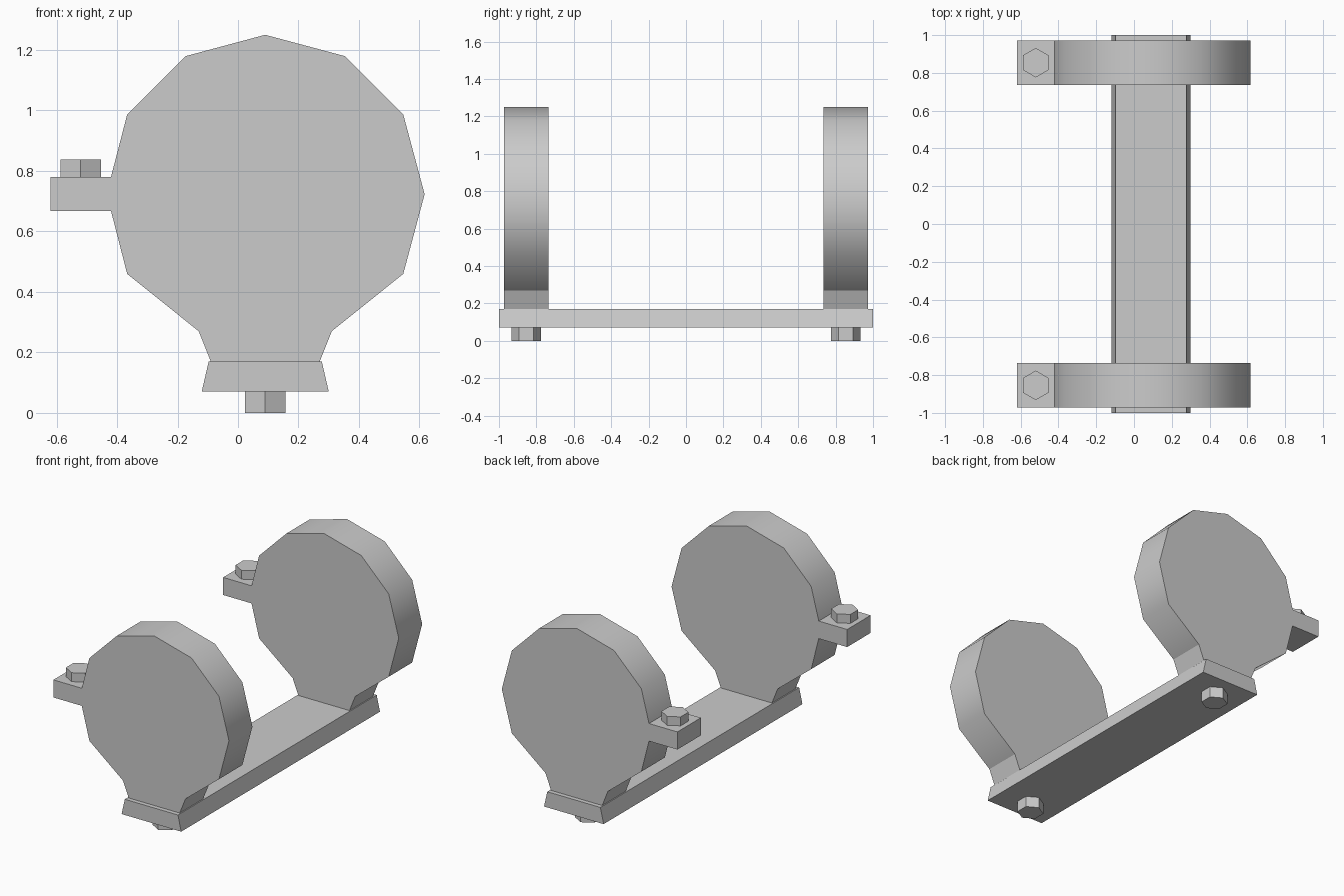
import bpy, math

if "Cube" in bpy.data.objects:
    bpy.data.objects.remove(bpy.data.objects["Cube"])

CX, CZ, R = 0.09, 0.723, 0.527      # clamp disc centre and radius
CLAMP_Y, HALF = 0.854, 0.118        # clamp position and half thickness


def prism(name, profile, y0, y1, smooth=()):
    """Extrude an x-z profile (clockwise from the front) along y."""
    n = len(profile)
    verts = [(x, y, z) for y in (y0, y1) for x, z in profile]
    faces = [tuple(reversed(range(n))), tuple(range(n, 2 * n))]
    faces += [(i, (i + 1) % n, n + (i + 1) % n, n + i) for i in range(n)]
    mesh = bpy.data.meshes.new(name)
    # profile is clockwise in x-z, so flip to face outward
    mesh.from_pydata(verts, [], [f for f in faces])
    for i in smooth:
        mesh.polygons[2 + i].use_smooth = True
    obj = bpy.data.objects.new(name, mesh)
    bpy.context.collection.objects.link(obj)
    bpy.context.view_layer.objects.active = obj
    obj.select_set(True)
    bpy.ops.object.mode_set(mode='EDIT')
    bpy.ops.mesh.select_all(action='SELECT')
    bpy.ops.mesh.normals_make_consistent(inside=False)
    bpy.ops.object.mode_set(mode='OBJECT')
    obj.select_set(False)
    return obj


def hex_head(name, x, y, z0, z1):
    bpy.ops.mesh.primitive_cylinder_add(
        vertices=6, radius=0.078, depth=z1 - z0, location=(x, y, (z0 + z1) / 2))
    bpy.context.object.name = name
    bpy.context.object.select_set(False)


def rim(deg):
    a = math.radians(deg)
    return (CX + R * math.cos(a), CZ + R * math.sin(a))


# Clamp outline: tab, twelve-sided rim, neck
outline = [(-0.62, 0.668), (-0.62, 0.78), (-0.42, 0.78)]
outline += [rim(a) for a in range(150, -31, -30)]
outline += [(0.31, 0.27), (0.27, 0.17), (-0.09, 0.17), (-0.13, 0.27)]
outline += [rim(210), (-0.42, 0.668)]
rim_sides = list(range(2, 10)) + [13, 14]   # only the round rim is smooth

# Base rail with sloped sides
prism("base_rail", [(-0.12, 0.07), (-0.097, 0.17), (0.277, 0.17), (0.3, 0.07)], -1, 1)

# Clamps and bolts at both ends
for side, s in (("front", -1), ("back", 1)):
    y = s * CLAMP_Y
    prism(side + "_clamp", outline, y - HALF, y + HALF, rim_sides)
    hex_head(side + "_tab_bolt", -0.52, y, 0.78, 0.837)
    hex_head(side + "_base_bolt", CX, y, 0.0, 0.07)
